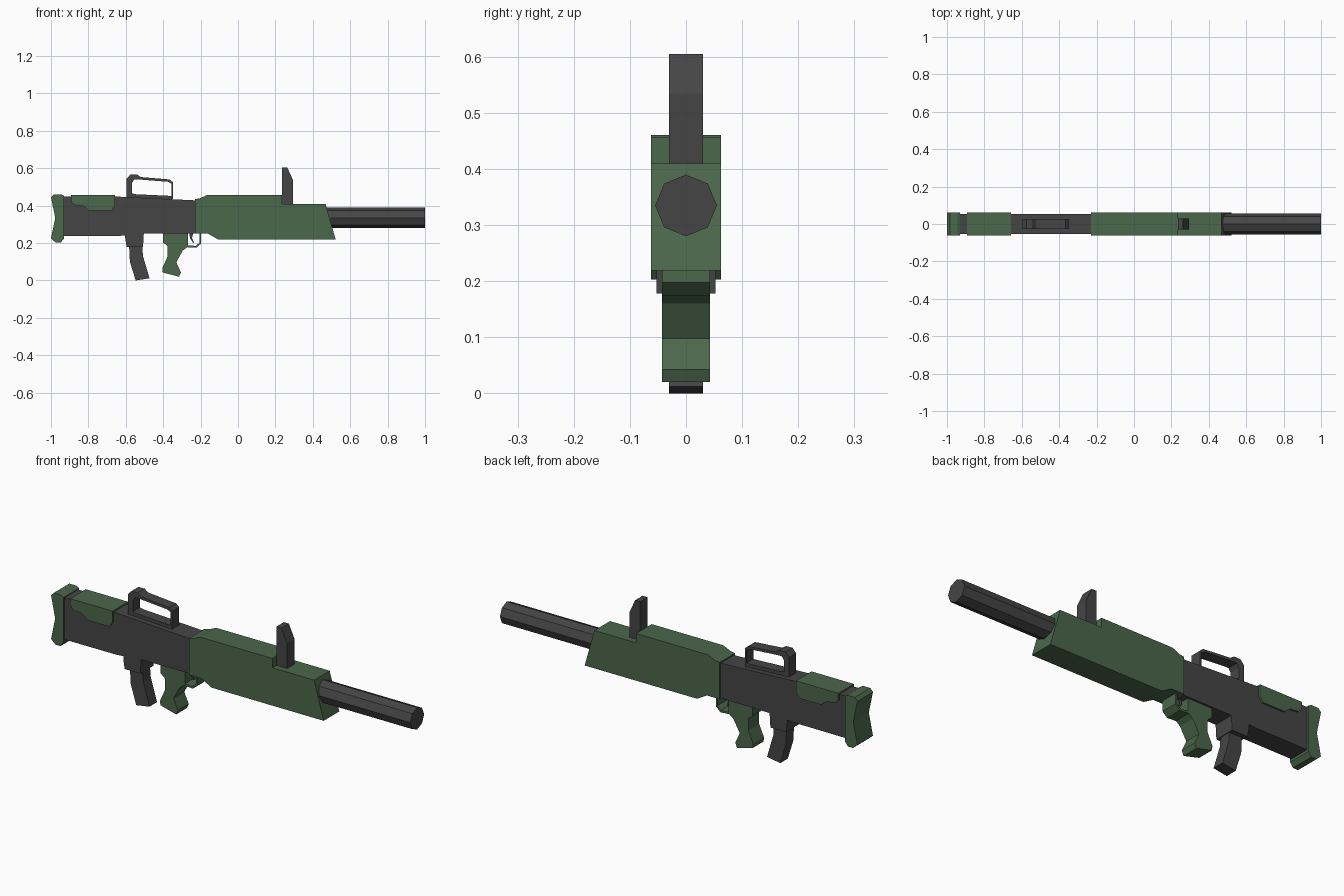
import bpy, bmesh, math
from mathutils import Matrix


def material(name, rgb):
    m = bpy.data.materials.new(name)
    m.diffuse_color = (*rgb, 1)
    return m


GREEN = material("green", (0.07, 0.135, 0.07))
DARK = material("dark_grey", (0.06, 0.06, 0.06))


def finish(name, bm, mat):
    bmesh.ops.recalc_face_normals(bm, faces=bm.faces[:])
    mesh = bpy.data.meshes.new(name)
    bm.to_mesh(mesh)
    bm.free()
    mesh.materials.append(mat)
    ob = bpy.data.objects.new(name, mesh)
    bpy.context.collection.objects.link(ob)
    return ob


def slab(name, profile, half, mat):
    """Side profile in x, z extruded across y from -half to half."""
    bm = bmesh.new()
    face = bm.faces.new([bm.verts.new((x, -half, z)) for x, z in profile])
    out = bmesh.ops.extrude_face_region(bm, geom=[face])
    verts = [g for g in out["geom"] if isinstance(g, bmesh.types.BMVert)]
    bmesh.ops.translate(bm, verts=verts, vec=(0, 2 * half, 0))
    return finish(name, bm, mat)


# Stock: butt pad, receiver and cheek rest
slab("butt_pad", [(-1, .445), (-.985, .461), (-.945, .461), (-.93, .453), (-.93, .225),
                  (-.947, .203), (-.975, .203), (-1, .225), (-.977, .335)], .062, GREEN)
slab("receiver", [(-.94, .449), (-.655, .449), (-.22, .428), (-.22, .252),
                  (-.5, .25), (-.64, .238), (-.94, .237)], .053, DARK)
slab("cheek_rest", [(-.893, .457), (-.657, .457), (-.657, .4), (-.675, .374), (-.797, .374),
                    (-.825, .398), (-.875, .403), (-.893, .42)], .062, GREEN)

# Handguard
slab("handguard", [(-.23, .435), (-.205, .439), (-.165, .457), (.235, .457), (.235, .41),
                   (.468, .41), (.522, .219), (-.105, .219), (-.16, .25), (-.23, .25)], .062, GREEN)

# Front sight
slab("front_sight", [(.235, .4), (.235, .605), (.263, .605), (.295, .535), (.295, .4)], .03, DARK)

# Eight-sided barrel
bm = bmesh.new()
bmesh.ops.create_cone(bm, cap_ends=True, segments=8, radius1=.055, radius2=.055, depth=.56,
                      matrix=Matrix.Translation((.72, 0, .335)) @ Matrix.Rotation(math.pi / 2, 4, 'Y'))
finish("barrel", bm, DARK)

# Carry handle: arch and base bar
slab("carry_handle", [(-.595, .435), (-.595, .545), (-.575, .567), (-.54, .567), (-.52, .553),
                      (-.365, .54), (-.348, .525), (-.348, .435), (-.356, .435), (-.356, .518),
                      (-.375, .528), (-.53, .54), (-.555, .54), (-.567, .52), (-.567, .435)], .028, DARK)
slab("carry_handle_base", [(-.58, .43), (-.58, .468), (-.545, .461), (-.352, .452), (-.352, .425)], .028, DARK)

# Magazine and its well
slab("magazine_well", [(-.603, .26), (-.603, .225), (-.595, .178), (-.508, .178), (-.503, .26)], .053, DARK)
slab("magazine", [(-.583, .2), (-.578, .1), (-.547, 0), (-.473, .012), (-.508, .13), (-.513, .2)], .03, DARK)

# Pistol grip
slab("pistol_grip", [(-.402, .26), (-.402, .205), (-.378, .185), (-.378, .125), (-.405, .065), (-.403, .043),
                     (-.315, .02), (-.305, .043), (-.33, .098), (-.295, .16), (-.267, .182), (-.267, .26)],
     .043, GREEN)

# Trigger guard strap and trigger
slab("trigger_guard", [(-.205, .26), (-.205, .203), (-.225, .185), (-.275, .188), (-.275, .178),
                       (-.222, .175), (-.197, .198), (-.197, .26)], .043, GREEN)
slab("trigger", [(-.262, .26), (-.256, .225), (-.24, .2), (-.236, .204), (-.246, .228), (-.238, .26)], .012, DARK)
